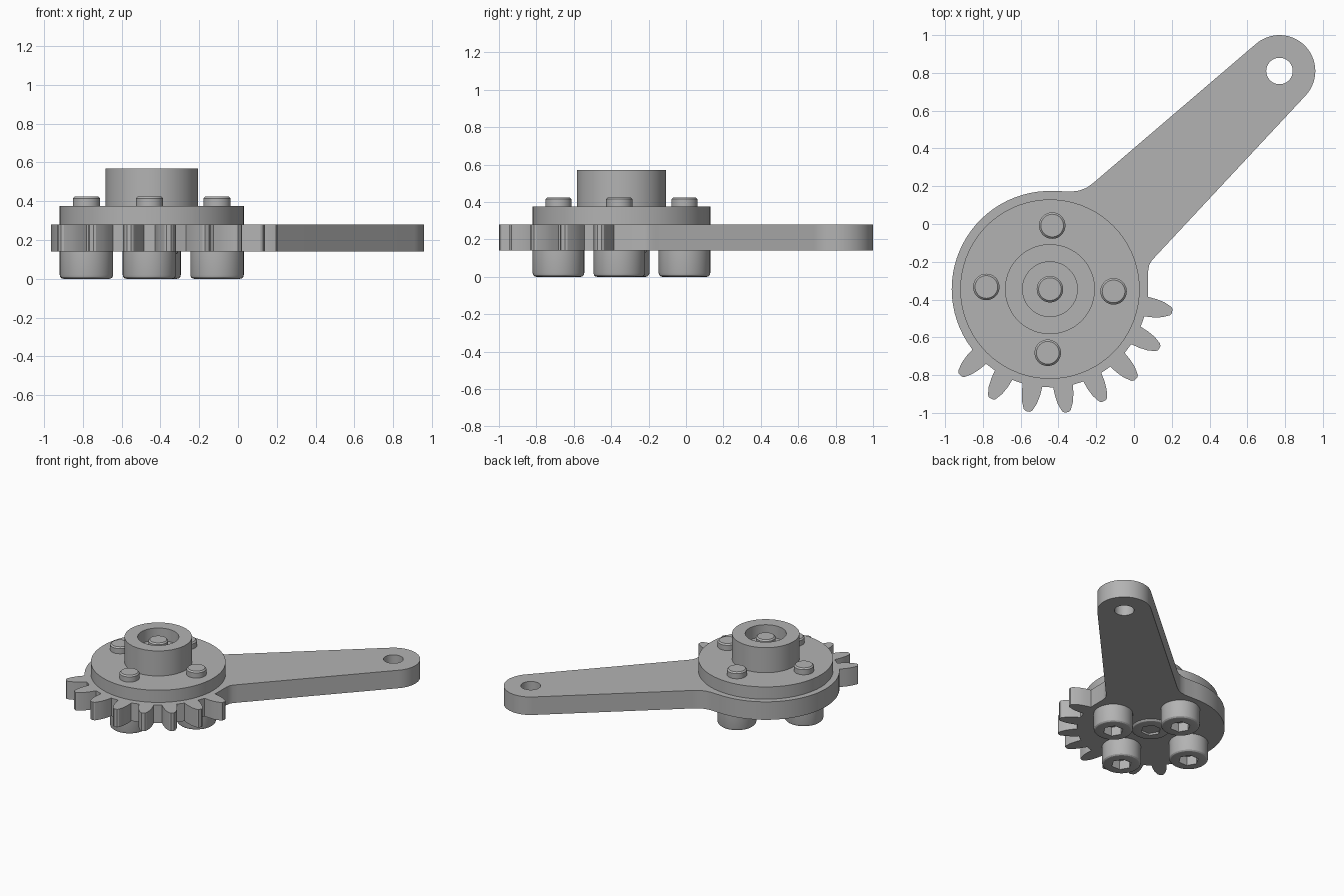
import bpy, bmesh
from math import sin, cos, radians, tau
from mathutils import Vector

cube = bpy.data.objects.get("Cube")
if cube:
    bpy.data.objects.remove(cube)

HUB = Vector((-0.445, -0.345))
TIP = Vector((0.77, 0.81))
PLATE_LOW, PLATE_HIGH = 0.14, 0.28

steel = bpy.data.materials.new("plain_grey_steel")
steel.use_nodes = True
GREY = (0.45, 0.45, 0.45, 1)
steel.diffuse_color = GREY
steel.node_tree.nodes["Principled BSDF"].inputs["Base Color"].default_value = GREY


def activate(ob):
    bpy.ops.object.select_all(action="DESELECT")
    ob.select_set(True)
    bpy.context.view_layer.objects.active = ob


def finish(ob):
    activate(ob)
    ob.data.materials.clear()
    ob.data.materials.append(steel)
    bpy.ops.object.shade_smooth_by_angle(angle=radians(25))
    return ob


def polar(center, radius, degrees):
    a = radians(degrees)
    return center + radius * Vector((cos(a), sin(a)))


def arc(center, radius, start, end, steps):
    return [polar(center, radius, start + (end - start) * i / steps)
            for i in range(steps + 1)]


def lathe(name, profile, segments=64):
    """Revolve (radius, z) points about z; radius 0 ends close to a pole."""
    bm = bmesh.new()
    verts = [bm.verts.new((r, 0, z)) for r, z in profile]
    edges = [bm.edges.new(pair) for pair in zip(verts, verts[1:])]
    bmesh.ops.spin(bm, geom=verts + edges, cent=(0, 0, 0), axis=(0, 0, 1),
                   angle=tau, steps=segments, use_duplicate=False)
    bmesh.ops.remove_doubles(bm, verts=bm.verts, dist=0.0001)
    bmesh.ops.recalc_face_normals(bm, faces=bm.faces)
    mesh = bpy.data.meshes.new(name)
    bm.to_mesh(mesh)
    bm.free()
    ob = bpy.data.objects.new(name, mesh)
    bpy.context.collection.objects.link(ob)
    return ob


def plate(name, loops, low, high):
    """Extruded flat outline; later loops are holes."""
    curve = bpy.data.curves.new(name, "CURVE")
    curve.dimensions = "2D"
    curve.fill_mode = "BOTH"
    curve.extrude = (high - low) / 2
    for loop in loops:
        spline = curve.splines.new("POLY")
        spline.points.add(len(loop) - 1)
        for point, p in zip(spline.points, loop):
            point.co = (p.x, p.y, 0, 1)
        spline.use_cyclic_u = True
    ob = bpy.data.objects.new(name, curve)
    ob.location.z = (low + high) / 2
    bpy.context.collection.objects.link(ob)
    activate(ob)
    bpy.ops.object.convert(target="MESH")
    ob = bpy.context.object
    bm = bmesh.new()
    bm.from_mesh(ob.data)
    bmesh.ops.remove_doubles(bm, verts=bm.verts, dist=0.0001)
    bmesh.ops.recalc_face_normals(bm, faces=bm.faces)
    bm.to_mesh(ob.data)
    bm.free()
    return ob


# Lever with the toothed sector: smooth hub rim, then teeth, then the arm
outline = arc(HUB, 0.52, 88, 217, 28)
TOOTH = [(0.52, 5.8), (0.565, 5.0), (0.61, 3.8), (0.65, 2.0), (0.658, 1.0)]
for i in range(8):
    middle = -136.3 + 18 * i
    outline += [polar(HUB, r, middle - a) for r, a in TOOTH]
    outline += [polar(HUB, r, middle + a) for r, a in reversed(TOOTH)]
outline += [Vector(p) for p in [(0.075, -0.25), (0.08, -0.218), (0.093, -0.195),
                                (0.12, -0.165)]]
outline += arc(TIP, 0.19, -43, 131, 28)
outline += [Vector(p) for p in [(-0.21, 0.222), (-0.25, 0.192), (-0.29, 0.177),
                                (-0.33, 0.172)]]
finish(plate("toothed_lever", [outline, arc(TIP, 0.07, 0, 352.5, 47)],
             PLATE_LOW, PLATE_HIGH))

# Round flange with a hollow hub on top
flange = lathe("flange_and_hub", [
    (0, PLATE_HIGH), (0.475, PLATE_HIGH), (0.475, 0.375), (0.238, 0.375),
    (0.238, 0.57), (0.145, 0.57), (0.145, 0.475), (0, 0.475)], 72)
flange.location = HUB.to_3d()
finish(flange)

# Socket-head bolt, head down, with a hexagonal recess
head = [(0.138 - 0.02 * (1 - cos(radians(a))), 0.02 * (1 - sin(radians(a))))
        for a in (90, 60, 30, 0)]
bolt = lathe("bolt_1", [(0, 0)] + head + [
    (0.138, 0.14), (0.07, 0.14), (0.07, 0.415), (0.06, 0.425), (0, 0.425)], 48)
socket = lathe("hex_socket_cutter", [(0, -0.05), (0.072, -0.05),
                                     (0.072, 0.07), (0, 0.07)], 6)
socket.hide_render = True
cut = bolt.modifiers.new("hex_socket", "BOOLEAN")
cut.object = socket
cut.operation = "DIFFERENCE"
cut.solver = "EXACT"
activate(bolt)
bpy.ops.object.modifier_apply(modifier=cut.name)
bpy.data.objects.remove(socket)
finish(bolt)

# Four flange bolts in a circle and one raised in the hub
for i in range(4):
    ob = bolt if i == 0 else bolt.copy()
    if i:
        ob.name = f"bolt_{i + 1}"
        bpy.context.collection.objects.link(ob)
    ob.location = polar(HUB, 0.337, 90 * i - 2).to_3d()
center_bolt = bolt.copy()
center_bolt.name = "center_bolt"
center_bolt.location = (HUB.x, HUB.y, 0.125)
bpy.context.collection.objects.link(center_bolt)
